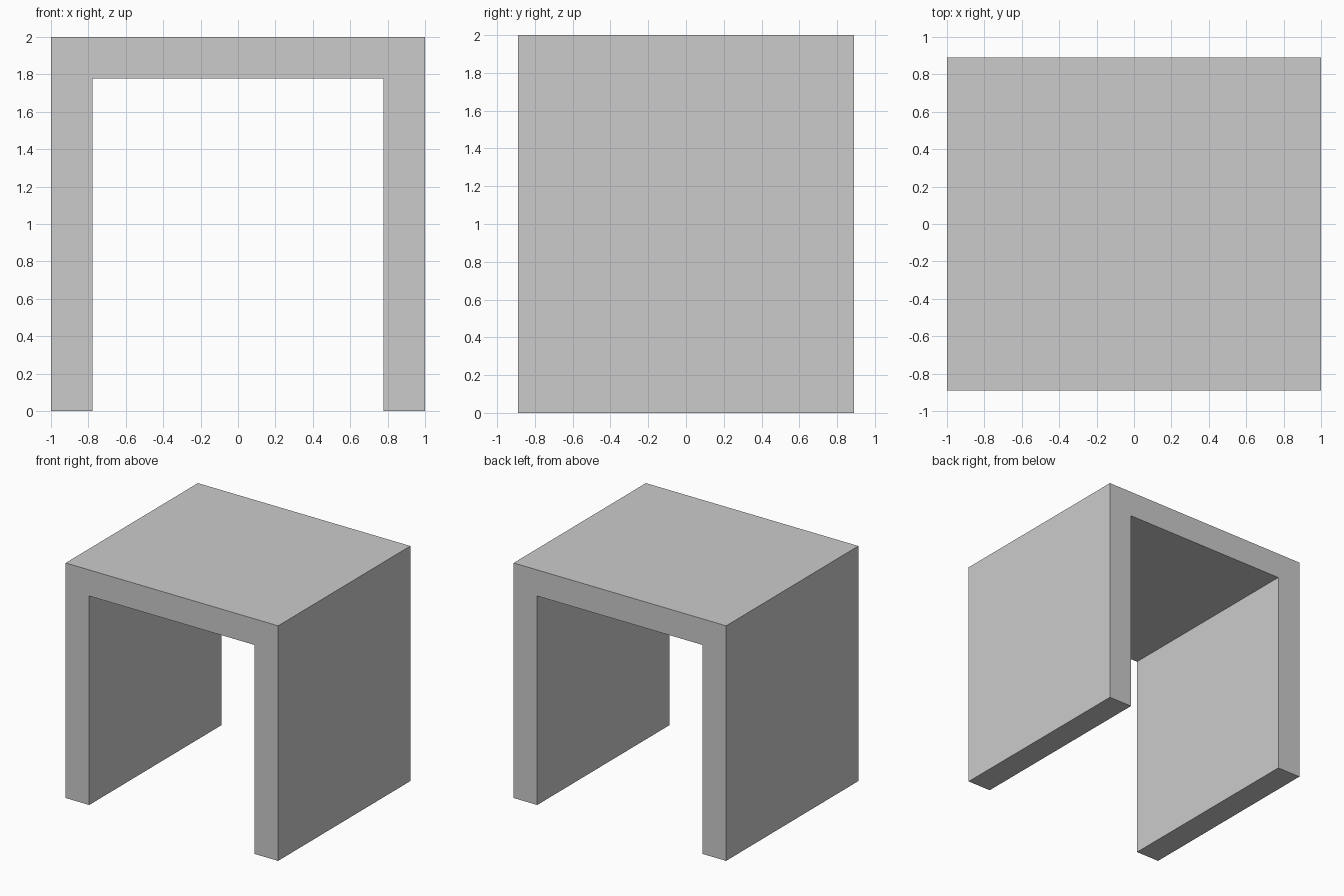
import bpy
import bmesh

if "Cube" in bpy.data.objects:
    bpy.data.objects.remove(bpy.data.objects["Cube"])

WIDTH, DEPTH, HEIGHT, THICK = 2.0, 1.778, 2.0, 0.222

# Front profile: inverted U of two side panels and a top
outer, inner, under = WIDTH / 2, WIDTH / 2 - THICK, HEIGHT - THICK
profile = [(-outer, 0), (-inner, 0), (-inner, under), (inner, under),
           (inner, 0), (outer, 0), (outer, HEIGHT), (-outer, HEIGHT)]

# Extrude the profile from front to back
bm = bmesh.new()
front = bm.faces.new([bm.verts.new((x, -DEPTH / 2, z)) for x, z in profile])
result = bmesh.ops.extrude_face_region(bm, geom=[front], use_keep_orig=True)
back_verts = [g for g in result["geom"] if isinstance(g, bmesh.types.BMVert)]
bmesh.ops.translate(bm, verts=back_verts, vec=(0, DEPTH, 0))
bmesh.ops.recalc_face_normals(bm, faces=bm.faces)

mesh = bpy.data.meshes.new("side_table")
bm.to_mesh(mesh)
bm.free()
table = bpy.data.objects.new("side_table", mesh)
bpy.context.collection.objects.link(table)
